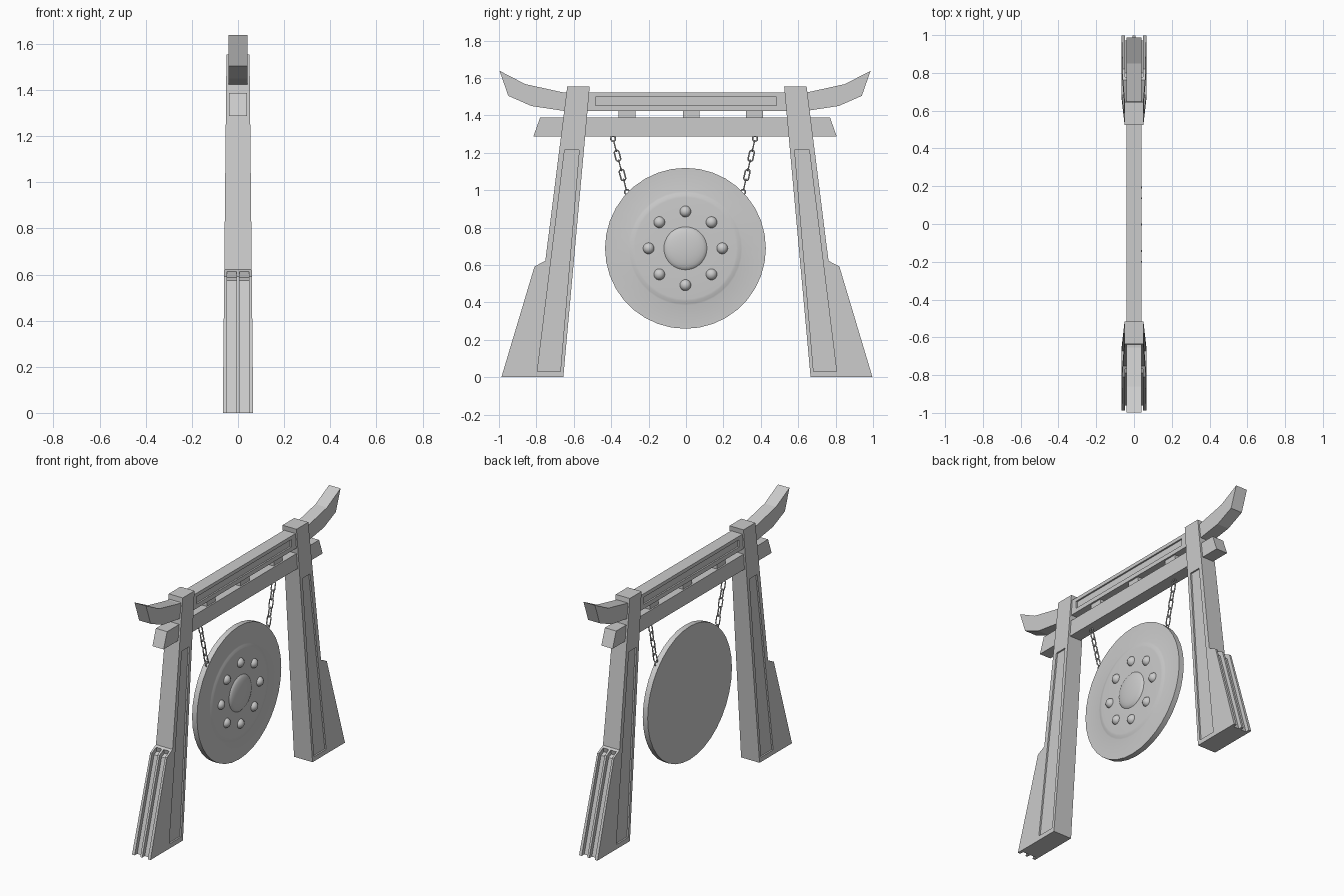
import bpy, bmesh, math
from mathutils import Matrix, Vector

if "Cube" in bpy.data.objects:
    bpy.data.objects.remove(bpy.data.objects["Cube"])


def finish(bm, name):
    bmesh.ops.recalc_face_normals(bm, faces=bm.faces)
    me = bpy.data.meshes.new(name)
    bm.to_mesh(me)
    bm.free()
    ob = bpy.data.objects.new(name, me)
    bpy.context.collection.objects.link(ob)
    return ob


def smooth(ob, deg=35):
    bpy.ops.object.select_all(action='DESELECT')
    bpy.context.view_layer.objects.active = ob
    ob.select_set(True)
    bpy.ops.object.shade_smooth_by_angle(angle=math.radians(deg))


def prism(name, pts, x0, x1):
    """Side outline (y, z) spanned between x0(z) and x1(z)."""
    bm = bmesh.new()
    a = [bm.verts.new((x0(z), y, z)) for y, z in pts]
    b = [bm.verts.new((x1(z), y, z)) for y, z in pts]
    bm.faces.new(a)
    bm.faces.new(b[::-1])
    n = len(pts)
    for i in range(n):
        j = (i + 1) % n
        bm.faces.new((a[i], b[i], b[j], a[j]))
    return finish(bm, name)


def slab(name, pts, half):
    return prism(name, pts, lambda z: -half, lambda z: half)


def carve(ob, cutters):
    bpy.context.view_layer.objects.active = ob
    for c in cutters:
        m = ob.modifiers.new("carve", 'BOOLEAN')
        m.operation, m.solver, m.object = 'DIFFERENCE', 'EXACT', c
        bpy.ops.object.modifier_apply(modifier=m.name)
        bpy.data.objects.remove(c)


def panel_cutters(pts, half, depth):
    return [prism("cutter", pts,
                  lambda z, s=s: s * (half(z) - depth),
                  lambda z, s=s: s * (half(z) + 0.03)) for s in (-1, 1)]


# Leaning posts with buttress, side panels and outer grooves
POST = [(.52, 1.553), (.64, 1.553), (.757, .622), (.815, .592), (.992, 0), (.661, 0)]
PANEL = [(.576, 1.215), (.654, 1.215), (.80, .03), (.677, .03)]
GROOVE = [(.972, -.02), (.794, .574), (.766, .586), (.772, .613),
          (.80, .66), (.9, .66), (1.1, -.02)]


def post_half(z):
    return .066 - .016 * z / 1.553


for s, side in ((-1, "left"), (1, "right")):
    def flip(pts):
        return [(s * y + .005, z) for y, z in pts]
    post = prism(side + "_post", flip(POST), lambda z: -post_half(z), post_half)
    cuts = panel_cutters(flip(PANEL), post_half, .01)
    for a, b in ((-.047, -.007), (.007, .047)):
        cuts.append(prism("cutter", flip(GROOVE), lambda z, a=a: a, lambda z, b=b: b))
    carve(post, cuts)

# Top beam with upswept ends and long panels
upper = [(.65, 1.522), (.855, 1.567), (.992, 1.638)]
lower = [(.945, 1.504), (.822, 1.45), (.65, 1.424)]
half_outline = upper + lower
outline = half_outline + [(-y, z) for y, z in half_outline[::-1]]
top_beam = slab("top_beam", [(y - .005, z) for y, z in outline], .041)
carve(top_beam, panel_cutters([(-.483, 1.452), (.485, 1.452), (.485, 1.499), (-.483, 1.499)],
                              lambda z: .041, .01))

# Lower beam and spacer blocks
slab("lower_beam", [(-.78, 1.388), (.77, 1.388), (.806, 1.287), (-.816, 1.287)], .04)
for i, y in enumerate((-.316, .028, .367)):
    slab("spacer_block_%d" % (i + 1), [(y - .045, 1.38), (y + .045, 1.38),
                                       (y + .045, 1.43), (y - .045, 1.43)], .03)

# Gong disc, lathed about x
CY, CZ = -.003, .689
profile = [(0, -.025), (.43, -.025), (.43, .010), (.305, .010), (.297, .012),
           (.283, .017), (.272, .018), (.115, .018)]
profile += [(.113 * math.cos(t * math.pi / 12), .018 + .022 * math.sin(t * math.pi / 12))
            for t in range(1, 6)] + [(0, .040)]
bm = bmesh.new()
vs = [bm.verts.new((x, CY, CZ + r)) for r, x in profile]
es = [bm.edges.new(p) for p in zip(vs, vs[1:])]
bmesh.ops.spin(bm, geom=vs + es, cent=(0, CY, CZ), axis=(1, 0, 0),
               angle=math.tau, steps=36, use_duplicate=False)
bmesh.ops.remove_doubles(bm, verts=bm.verts, dist=1e-5)
smooth(finish(bm, "gong"))

# Ring of round studs
bm = bmesh.new()
for k in range(8):
    a = k * math.tau / 8
    pos = (.011, CY + .197 * math.sin(a), CZ + .197 * math.cos(a))
    bmesh.ops.create_uvsphere(bm, u_segments=16, v_segments=10, radius=.031,
                              matrix=Matrix.Translation(pos))
smooth(finish(bm, "gong_studs"), 60)


# Chains: round end rings and stretched links in alternating planes
def add_link(bm, centre, along, normal, stretch, major=.013, minor=.004, n=12, m=6):
    across = along.cross(normal)
    rings = []
    for i in range(n):
        a = (i + .5) * math.tau / n
        out = along * math.cos(a) + across * math.sin(a)
        mid = centre + out * major + along * math.copysign(stretch, math.cos(a))
        rings.append([bm.verts.new(mid + out * minor * math.cos(j * math.tau / m)
                                   + normal * minor * math.sin(j * math.tau / m))
                      for j in range(m)])
    for i in range(n):
        p, q = rings[i], rings[(i + 1) % n]
        for j in range(m):
            k = (j + 1) % m
            bm.faces.new((p[j], q[j], q[k], p[k]))


for side, top, end in (("left", (-.390, 1.275), (-.316, .990)),
                       ("right", (.369, 1.275), (.305, .990))):
    a, b = Vector((0, *top)), Vector((0, *end))
    d = (b - a).normalized()
    x = Vector((1, 0, 0))
    total = (b - a).length
    pitch = total / 5.55
    bm = bmesh.new()
    add_link(bm, a, d, x, 0)
    for i in range(5):
        at = (a + b) / 2 + d * pitch * (i - 2)
        add_link(bm, at, d, x if i % 2 else d.cross(x), .017)
    add_link(bm, b, d, x, 0)
    smooth(finish(bm, side + "_chain"), 65)
